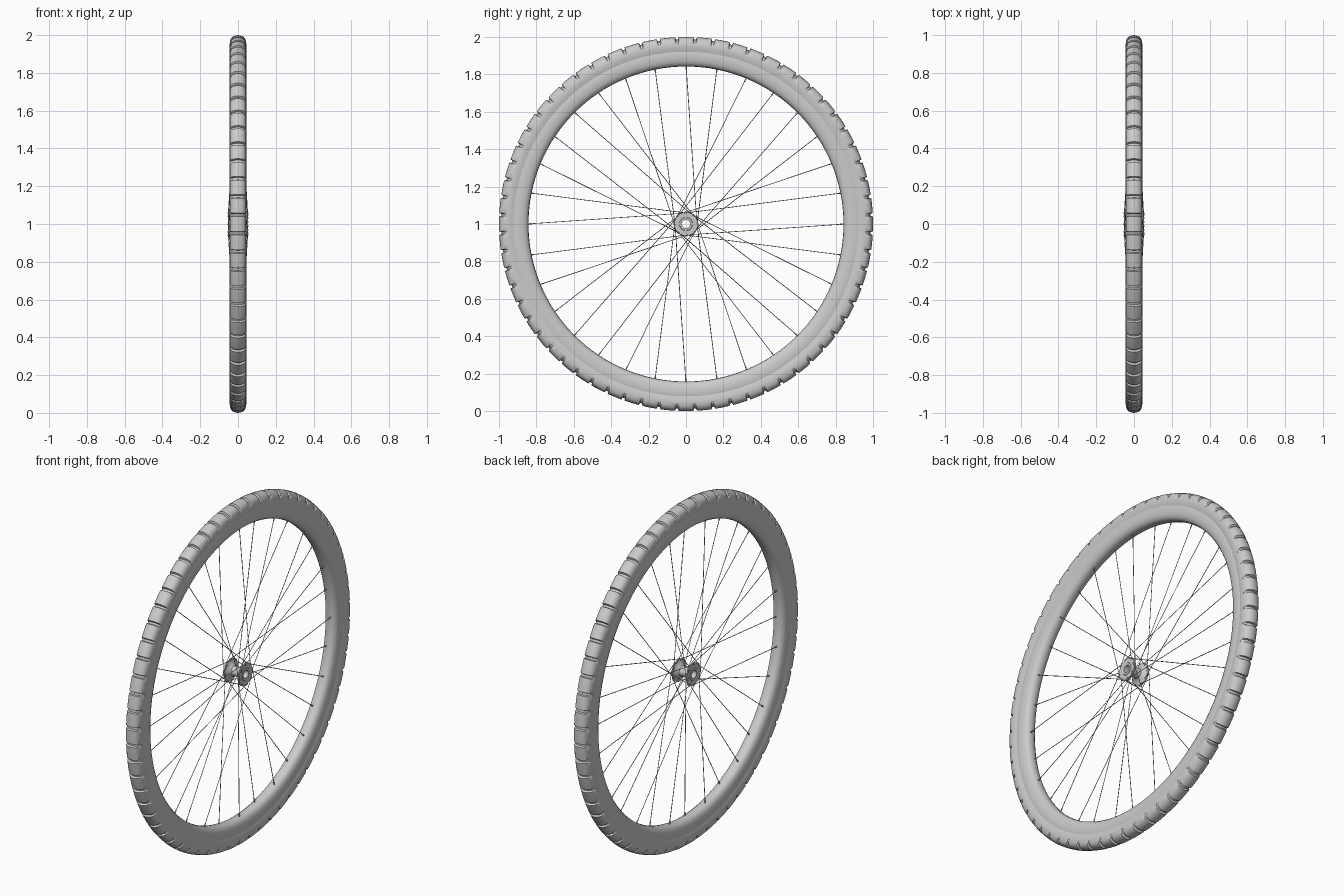
import bpy, bmesh
from math import sin, cos, pi, tau, radians
from mathutils import Vector

if "Cube" in bpy.data.objects:
    bpy.data.objects.remove(bpy.data.objects["Cube"])

CZ = 1.0  # axle height


def on_wheel(x, r, a):
    """Point at radius r and clockwise angle a from the top, seen from the right."""
    return Vector((x, r * sin(a), CZ + r * cos(a)))


def lathe(name, profile, angles, radius=lambda j, i, r, a: r, sharp=35):
    """Spin a closed (x, radius) profile around the axle."""
    bm = bmesh.new()
    rings = [[bm.verts.new(on_wheel(x, radius(j, i, r, a), a))
              for j, (x, r) in enumerate(profile)] for i, a in enumerate(angles)]
    n, m = len(rings), len(profile)
    for i in range(n):
        p, q = rings[i], rings[(i + 1) % n]
        for j in range(m):
            k = (j + 1) % m
            bm.faces.new((p[j], p[k], q[k], q[j]))
    bmesh.ops.recalc_face_normals(bm, faces=bm.faces)
    me = bpy.data.meshes.new(name)
    bm.to_mesh(me)
    bm.free()
    ob = bpy.data.objects.new(name, me)
    bpy.context.collection.objects.link(ob)
    bpy.ops.object.select_all(action='DESELECT')
    ob.select_set(True)
    bpy.context.view_layer.objects.active = ob
    bpy.ops.object.shade_smooth_by_angle(angle=radians(sharp))
    return ob


def mirrored(half):
    """Close a half profile by mirroring it in x (last point lies on x = 0)."""
    return half + [(-x, r) for x, r in reversed(half[:-1])]


def even(n):
    return [tau * i / n for i in range(n)]


# Tyre with 64 narrow cross grooves in the tread
TREADS = 64
step = tau / TREADS
fractions = (0.0, 0.06, 0.10, 0.40, 0.70, 0.90, 0.94)
tyre_angles = [(t + 0.5 + f) * step for t in range(TREADS) for f in fractions]
tyre_half = [(0.030, 0.915), (0.038, 0.920), (0.042, 0.935), (0.044, 0.952),
             (0.0435, 0.958), (0.042, 0.970), (0.037, 0.983), (0.028, 0.992),
             (0.014, 0.998), (0.0, 1.0)]
tyre_profile = mirrored(tyre_half)


def grooved(j, i, r, a):
    cut = i % len(fractions) in (0, 1, 6)
    return r - 0.012 if cut and r > 0.96 else r


lathe("tyre", tyre_profile, tyre_angles, grooved)

# Deep rounded rim, hooked under the tyre
rim_half = [(0.0, 0.908), (0.028, 0.908), (0.032, 0.922), (0.038, 0.922), (0.040, 0.914),
            (0.040, 0.890), (0.037, 0.870), (0.030, 0.854), (0.018, 0.845), (0.0, 0.842)]
lathe("rim", rim_half + [(-x, r) for x, r in reversed(rim_half[1:-1])], even(128))

# Hollow hub with two scalloped flanges and a tapered barrel
hub_half = [(0.052, 0.022), (0.052, 0.034), (0.050, 0.036), (0.050, 0.068), (0.044, 0.068),
            (0.043, 0.058), (0.034, 0.040), (0.024, 0.030), (0.0, 0.026)]
hub_profile = mirrored(hub_half)


def scalloped(j, i, r, a):
    return r - 0.003 * (1 - cos(8 * a)) if r > 0.06 else r


lathe("hub", hub_profile, even(64), scalloped)


# Crossed spokes and nipples, drawn as round-section lines
def rods(name, thickness, paths, round_steps):
    cu = bpy.data.curves.new(name, 'CURVE')
    cu.dimensions = '3D'
    cu.bevel_depth = thickness
    cu.bevel_resolution = round_steps
    cu.use_fill_caps = True
    for path in paths:
        sp = cu.splines.new('POLY')
        sp.points.add(len(path) - 1)
        for pt, co in zip(sp.points, path):
            pt.co = (*co, 1)
    ob = bpy.data.objects.new(name, cu)
    bpy.context.collection.objects.link(ob)


SPOKES = 32
spokes, nipples, heads = [], [], []
for s in range(SPOKES):
    a = tau * s / SPOKES
    side = 1 if s % 2 == 0 else -1          # flange used
    lean = 1 if s % 4 < 2 else -1           # leading or trailing
    outer, inner = 0.053, 0.041
    x_head, x_elbow = (outer, inner) if lean > 0 else (inner, outer)
    hub_a = a + lean * radians(79)
    head = on_wheel(side * x_head, 0.059, hub_a)
    elbow = on_wheel(side * x_elbow, 0.059, hub_a)
    end = on_wheel(side * 0.008, 0.850, a)
    spokes.append((head, elbow, end))
    nipples.append((end, end + (elbow - end).normalized() * 0.026))
    heads.append((head, head + Vector((side * (0.002 if lean > 0 else -0.002), 0, 0))))
rods("spokes", 0.0020, spokes, 1)
rods("spoke_nipples", 0.0036, nipples, 1)
rods("spoke_heads", 0.0042, heads, 1)
